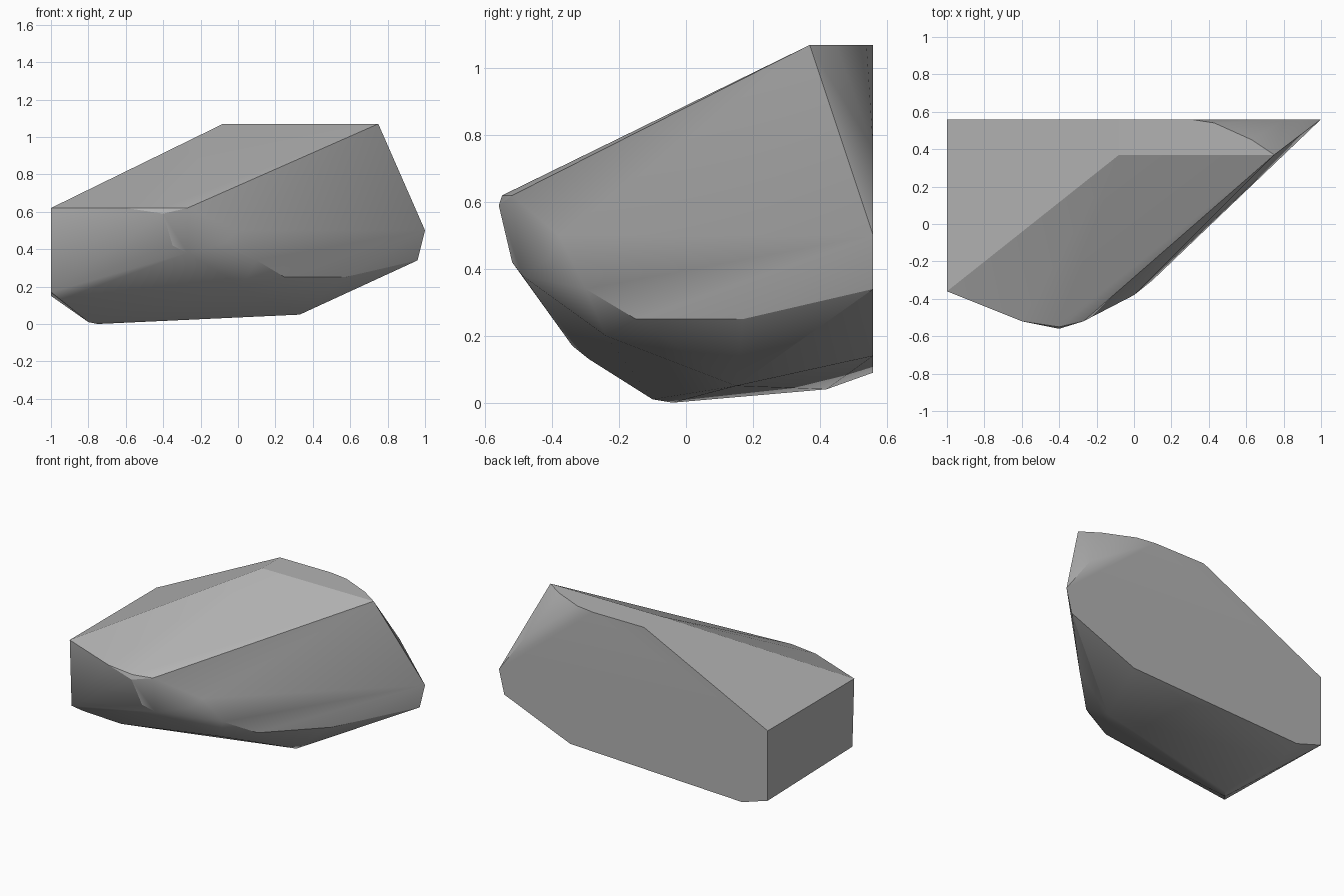
import bpy
import bmesh
import math

# Remove the default object
default_cube = bpy.data.objects.get("Cube")
if default_cube:
    bpy.data.objects.remove(default_cube, do_unlink=True)

BACK = 0.56      # flat split face at the rear
SIDE = -1.0      # flat split face at the side
SHOULDER = 0.62  # height of the front brow
CROWN = 1.07     # height of the flat crown


def make_material(name, colour):
    material = bpy.data.materials.new(name)
    material.use_nodes = True
    material.diffuse_color = colour
    material.node_tree.nodes["Principled BSDF"].inputs["Base Color"].default_value = colour
    return material


def at_height(outline, z):
    return [(x, y, z) for x, y in outline]


def at_depth(outline, y):
    return [(x, y, z) for x, z in outline]


def at_side(outline, x):
    return [(x, y, z) for y, z in outline]


def build_hull(name, points, material):
    """Wrap the guide points in a faceted shell with soft shading."""
    mesh = bpy.data.meshes.new(name)
    shell = bmesh.new()
    for point in points:
        shell.verts.new(point)
    result = bmesh.ops.convex_hull(shell, input=shell.verts[:])
    unused = {v for v in result["geom_interior"] + result["geom_unused"]
              if isinstance(v, bmesh.types.BMVert)}
    bmesh.ops.delete(shell, geom=list(unused), context="VERTS")
    bmesh.ops.dissolve_limit(shell, angle_limit=math.radians(1),
                             verts=shell.verts[:], edges=shell.edges[:])
    bmesh.ops.recalc_face_normals(shell, faces=shell.faces[:])
    shell.to_mesh(mesh)
    shell.free()
    mesh.materials.append(material)
    rock = bpy.data.objects.new(name, mesh)
    bpy.context.collection.objects.link(rock)
    bpy.ops.object.select_all(action="DESELECT")
    rock.select_set(True)
    bpy.context.view_layer.objects.active = rock
    bpy.ops.object.shade_smooth_by_angle(angle=math.radians(25))
    return rock


# Flat crown with a rounded rear corner
crown = at_height([(-0.08, 0.37), (0.75, 0.37), (0.63, 0.45),
                   (0.43, 0.54), (0.3, BACK), (-0.08, BACK)], CROWN)

# Front brow at shoulder height
brow = at_height([(SIDE, -0.36), (-0.6, -0.52), (-0.4, -0.55),
                  (-0.27, -0.52)], SHOULDER)

# Outline of the flat rear face
rear = at_depth([(0.81, 0.76), (1, 0.5), (0.96, 0.34),
                 (0.47, 0.14), (-0.81, 0.09)], BACK)

# Corners of the flat side face
side = at_side([(BACK, SHOULDER), (BACK, 0.15), (-0.34, 0.17)], SIDE)

# Worn nose and the ridge running down the right flank
ridge = [(-0.4, -0.56, 0.59), (-0.35, -0.52, 0.42), (-0.27, -0.49, 0.38),
         (0, -0.38, 0.5), (-0.07, -0.41, 0.43), (0.1, -0.3, 0.34),
         (0.25, -0.15, 0.25), (0.57, 0.17, 0.25)]

# Underside
base = [(-0.75, -0.04, 0), (-0.8, -0.1, 0.01), (-0.95, -0.29, 0.13),
        (-0.8, 0.42, 0.04), (0.33, 0.15, 0.05), (0.02, -0.24, 0.2)]

stone = make_material("grey stone", (0.45, 0.45, 0.45, 1))
build_hull("rock", crown + brow + rear + side + ridge + base, stone)
